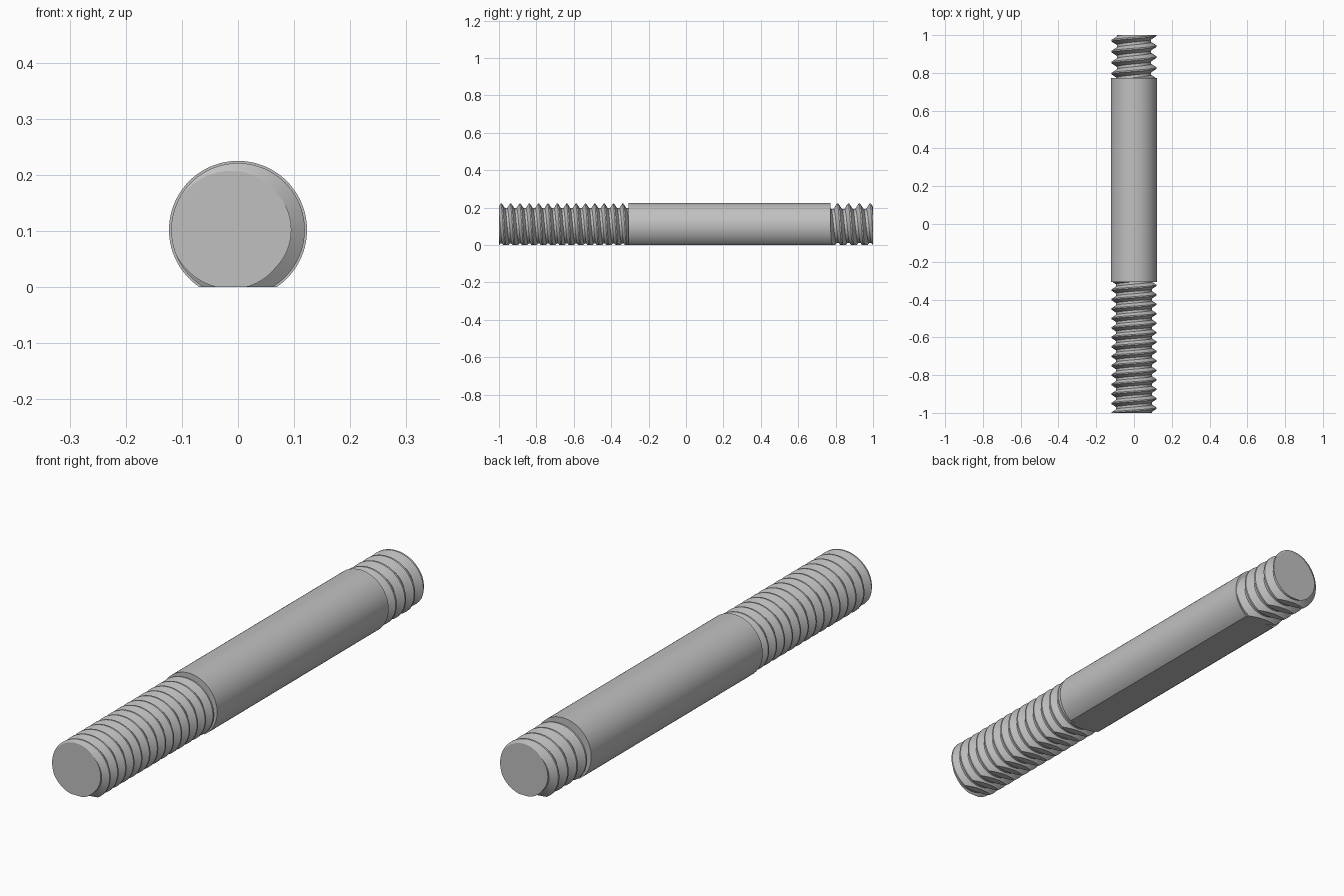
import bpy
import bmesh
import math
from mathutils import Matrix

SEGMENTS = 96
AXIS_Z = 0.102
BODY_RADIUS = 0.123
CREST_RADIUS = 0.119
BODY_FRONT, BODY_BACK = -0.307, 0.772

if "Cube" in bpy.data.objects:
    bpy.data.objects.remove(bpy.data.objects["Cube"])

steel = bpy.data.materials.new("grey steel")
steel.use_nodes = True
colour = (0.53, 0.53, 0.53, 1)
steel.diffuse_color = colour
for node in steel.node_tree.nodes:
    if node.type == "BSDF_PRINCIPLED":
        node.inputs["Base Color"].default_value = colour


def cut(bm, point, normal):
    """Remove everything on the normal's side of a plane."""
    geom = bm.verts[:] + bm.edges[:] + bm.faces[:]
    bmesh.ops.bisect_plane(bm, geom=geom, dist=1e-6, plane_co=point,
                           plane_no=normal, clear_outer=True)


def cap(bm):
    """Close every open loop."""
    edges = [e for e in bm.edges if e.is_boundary]
    bmesh.ops.holes_fill(bm, edges=edges, sides=0)


def finish(bm, name):
    """Mill the flat underside and make the object."""
    cut(bm, (0, 0, 0), (0, 0, -1))
    cap(bm)
    bmesh.ops.recalc_face_normals(bm, faces=bm.faces[:])
    mesh = bpy.data.meshes.new(name)
    bm.to_mesh(mesh)
    bm.free()
    mesh.materials.append(steel)
    obj = bpy.data.objects.new(name, mesh)
    bpy.context.collection.objects.link(obj)
    bpy.ops.object.select_all(action="DESELECT")
    obj.select_set(True)
    bpy.context.view_layer.objects.active = obj
    bpy.ops.object.shade_smooth_by_angle(angle=math.radians(30))


def thread(name, start, end, pitch, crest_y):
    """Right-handed thread; crest_y is where a crest crosses the right side."""
    root = CREST_RADIUS - 0.48 * pitch
    profile = [(-0.0625, CREST_RADIUS), (0.0625, CREST_RADIUS),
               (0.375, root), (0.625, root)]
    first = math.floor((start - crest_y) / pitch) - 2
    last = math.ceil((end - crest_y) / pitch) + 3
    bm = bmesh.new()
    rows = []
    for turn in range(first, last):
        for offset, radius in profile:
            y = crest_y + (turn + offset) * pitch
            row = []
            for j in range(SEGMENTS + 1):
                a = math.tau * j / SEGMENTS
                row.append(bm.verts.new((radius * math.cos(a),
                                         y - pitch * j / SEGMENTS,
                                         AXIS_Z + radius * math.sin(a))))
            rows.append(row)
    for low, high in zip(rows, rows[1:]):
        for j in range(SEGMENTS):
            bm.faces.new((low[j], low[j + 1], high[j + 1], high[j]))
    bmesh.ops.remove_doubles(bm, verts=bm.verts[:], dist=1e-5)
    cut(bm, (0, start, 0), (0, -1, 0))
    cut(bm, (0, end, 0), (0, 1, 0))
    cap(bm)
    finish(bm, name)


# Plain shank
body = bmesh.new()
length = BODY_BACK - BODY_FRONT
place = (Matrix.Translation((0, (BODY_FRONT + BODY_BACK) / 2, AXIS_Z))
         @ Matrix.Rotation(math.pi / 2, 4, "X"))
bmesh.ops.create_cone(body, cap_ends=True, segments=SEGMENTS,
                      radius1=BODY_RADIUS, radius2=BODY_RADIUS,
                      depth=length, matrix=place)
finish(body, "shank")

# Long fine thread in front, short coarse thread at the back
thread("front_thread", -1, BODY_FRONT, 0.05, -0.975)
thread("back_thread", BODY_BACK, 1, 0.058, 0.9995)
